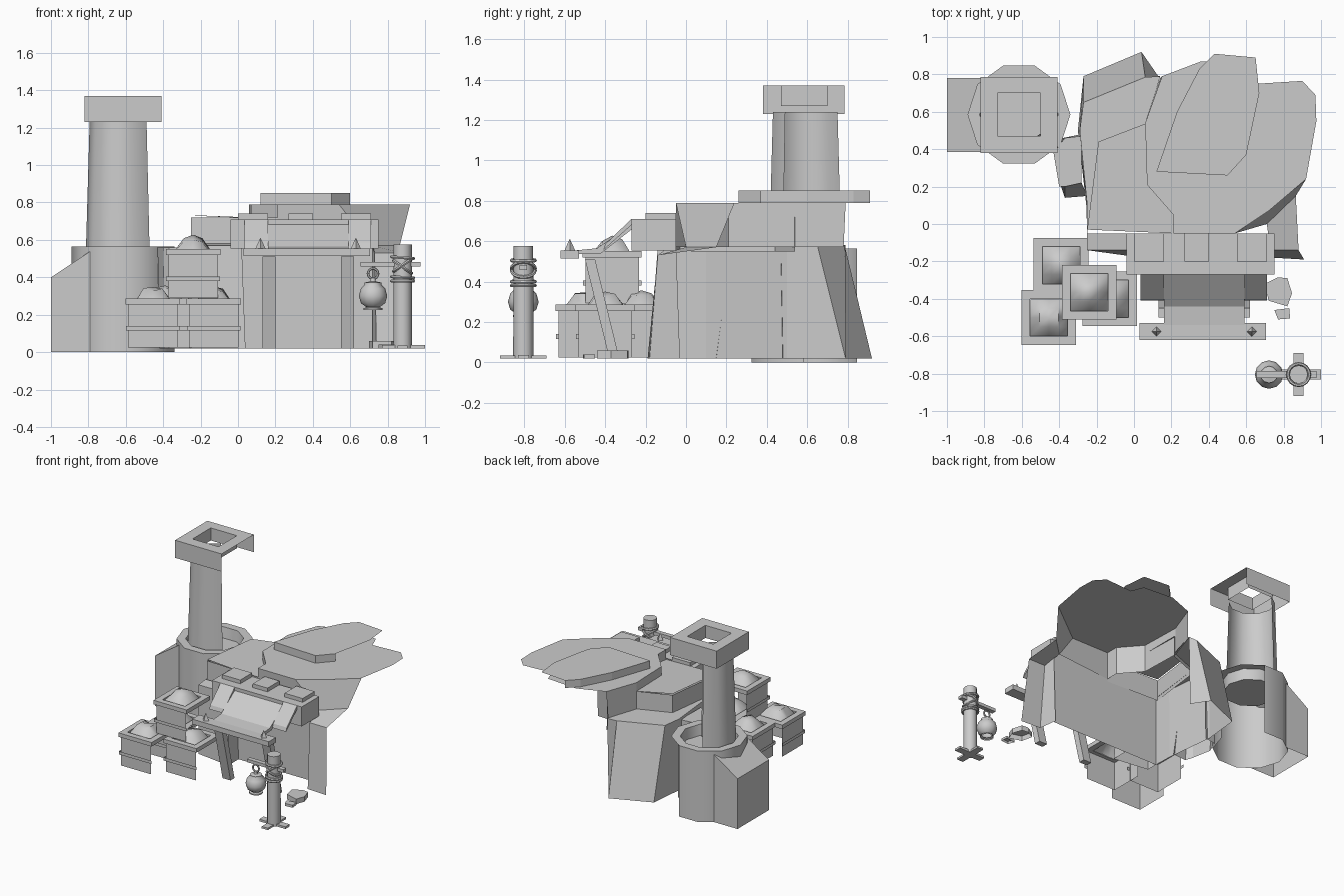
import bpy, bmesh, math, random
from mathutils import Vector, Matrix
random.seed(4)


def make(name, verts, faces, smooth=False):
    me = bpy.data.meshes.new(name)
    me.from_pydata(verts, [], faces)
    bm = bmesh.new()
    bm.from_mesh(me)
    bmesh.ops.recalc_face_normals(bm, faces=bm.faces)
    me_faces = list(bm.faces)
    for f in me_faces:
        f.smooth = smooth
    for e in bm.edges:  # keep hard edges crisp on smooth parts
        if len(e.link_faces) == 2 and e.calc_face_angle(0) > math.radians(50):
            e.smooth = False
    bm.to_mesh(me)
    bm.free()
    ob = bpy.data.objects.new(name, me)
    bpy.context.collection.objects.link(ob)
    return ob


def box(name, x0, x1, y0, y1, z0, z1):
    v = [(x, y, z) for z in (z0, z1) for x, y in ((x0, y0), (x1, y0), (x1, y1), (x0, y1))]
    return make(name, v, [(3, 2, 1, 0), (4, 5, 6, 7)] + [(i, (i + 1) % 4, (i + 1) % 4 + 4, i + 4) for i in range(4)])


def prism_x(name, prof, x0, x1):
    # (y, z) profile extruded along x
    n = len(prof)
    v = [(x, y, z) for x in (x0, x1) for y, z in prof]
    return make(name, v, [tuple(range(n)), tuple(range(n, 2 * n))] +
                [(i, (i + 1) % n, (i + 1) % n + n, i + n) for i in range(n)])


def lathe(name, cx, cy, prof, n, smooth=False, skip=(), cap=True):
    # (radius, z) profile turned round a vertical axis; skip leaves side panels of the first band open
    v, f = [], []
    for r, z in prof:
        v += [(cx + r * math.cos(2 * math.pi * i / n), cy + r * math.sin(2 * math.pi * i / n), z) for i in range(n)]
    for k in range(len(prof) - 1):
        f += [(k * n + i, k * n + (i + 1) % n, (k + 1) * n + (i + 1) % n, (k + 1) * n + i)
              for i in range(n) if k or i not in skip]
    if cap:
        f.append(tuple(range((len(prof) - 1) * n, len(prof) * n)))
    return make(name, v, f, smooth)


def strip(name, a, b):
    # wall between two point chains
    n = len(a)
    return make(name, a + b, [(i, i + 1, n + i + 1, n + i) for i in range(n - 1)])


def chain(pts, z):
    return [(x, y, z) for x, y in pts]


def plate(name, pts, z):
    return make(name, chain(pts, z), [tuple(range(len(pts)))])


def torus(name, c, R, r, rot, n=16, m=6):
    v, f = [], []
    for i in range(n):
        a = 2 * math.pi * i / n
        for j in range(m):
            b = 2 * math.pi * j / m
            p = Vector(((R + r * math.cos(b)) * math.cos(a), (R + r * math.cos(b)) * math.sin(a), r * math.sin(b)))
            v.append(rot @ p + Vector(c))
            f.append((i * m + j, (i + 1) % n * m + j, (i + 1) % n * m + (j + 1) % m, i * m + (j + 1) % m))
    return make(name, v, f, True)


# furnace drum and chimney, both open on the hidden back right, and side bunker
lathe("furnace_drum", -0.615, 0.585, [(0.275, 0), (0.275, 0.565), (0.21, 0.565), (0.2, 0.48)], 10, True, (0, 1))
lathe("chimney", -0.625, 0.59, [(0.19, 0.48), (0.168, 1.24)], 10, True, (0, 1, 2, 9), False)
v = [(x, y, z) for y in (0.385, 0.78) for x, z in ((-1, 0), (-1, 0.4), (-0.79, 0.54), (-0.79, 0))]
make("side_bunker", v, [(0, 1, 2, 3), (4, 5, 6, 7), (0, 1, 5, 4), (1, 2, 6, 5)])

# chimney cap: square frame open below and on the right, with a shallow well
o = [(-0.41, 0.38), (-0.41, 0.785), (-0.82, 0.785), (-0.82, 0.38)]
i_ = [(-0.5, 0.47), (-0.5, 0.7), (-0.73, 0.7), (-0.73, 0.47)]
v = chain(o, 1.23) + chain(o, 1.37) + chain(i_, 1.37) + chain(i_, 1.27)
f = [(a, (a + 1) % 4, (a + 1) % 4 + 4, a + 4) for a in (1, 2, 3)]
f += [(a + k, (a + 1) % 4 + k, (a + 1) % 4 + k + 4, a + k + 4) for a in range(4) for k in (4, 8)]
make("chimney_cap", v, f)

# tall rock: flat top with walls only towards the front
plate("tall_rock_top", [(0.06, 0.54), (0.07, 0.21), (0.21, 0.05), (0.21, -0.05), (0.54, -0.05), (0.72, 0.07),
                        (0.92, 0.24), (0.975, 0.55), (0.97, 0.69), (0.9, 0.765), (0.66, 0.75), (0.62, 0.85),
                        (0.36, 0.87), (0.15, 0.79)], 0.79)
front = [(0.15, 0.79), (0.06, 0.54), (0.07, 0.21), (0.21, 0.05), (0.21, -0.05), (0.54, -0.05), (0.92, 0.24)]
mid = [(0.14, 0.78), (0.06, 0.54), (0.07, 0.21), (0.21, 0.05), (0.21, -0.05), (0.71, 0.0), (0.865, 0.15)]
strip("tall_rock_wall", chain(front, 0.79), chain(mid, 0.57))
slab = [(0.5, 0.26), (0.12, 0.28), (0.23, 0.6), (0.35, 0.83), (0.43, 0.91), (0.65, 0.89), (0.67, 0.7), (0.6, 0.37)]
plate("rock_slab_top", slab, 0.85)
sides = [slab[-1]] + slab[:5]
strip("rock_slab_side", chain(sides, 0.85), chain(sides, 0.79))

# right rock pillar beside the entrance
strip("right_rock_pillar", [(0.72, -0.05, 0.6), (0.73, -0.14, 0.53), (0.88, -0.14, 0.53)],
      [(0.72, -0.03, 0.02), (0.74, -0.18, 0.02), (0.91, -0.19, 0.02)])
make("right_rock_shoulder", [(0.71, 0.0, 0.57), (0.865, 0.15, 0.57), (0.88, -0.14, 0.53), (0.73, -0.14, 0.53)],
     [(0, 1, 2, 3)])

# middle rock and the entrance back wall
low = [(0.07, 0.54), (-0.19, 0.44), (-0.25, -0.03), (0.21, -0.05)]
make("middle_rock_top", [(0.07, 0.54, 0.72), (-0.19, 0.44, 0.73), (-0.25, -0.03, 0.73), (0.21, -0.05, 0.71),
                         (0.21, 0.05, 0.72), (0.07, 0.21, 0.72)], [(0, 1, 2, 3, 4, 5)])
strip("middle_rock_wall", chain(low, 0.72), chain(low, 0.55))
strip("entrance_back_wall", [(-0.25, -0.05, 0.57), (0.72, -0.05, 0.57)], [(-0.25, -0.05, 0.02), (0.72, -0.05, 0.02)])
strip("left_rock_ledge", [(-0.25, -0.05, 0.58), (0.02, -0.05, 0.58)], [(-0.25, -0.14, 0.57), (0.02, -0.14, 0.57)])
strip("left_rock_front", [(-0.25, -0.05, 0.57), (-0.25, -0.14, 0.57), (0.02, -0.14, 0.57), (0.02, -0.05, 0.57)],
      [(-0.25, -0.05, 0.02), (-0.25, -0.14, 0.02), (0.04, -0.18, 0.02), (0.04, -0.05, 0.02)])

# rear rock with leaning back face
rear = [(-0.25, -0.05), (-0.25, 0.1), (-0.29, 0.5), (-0.27, 0.65), (0.06, 0.785), (0.14, 0.79)]
foot = [(-0.25, -0.05), (-0.255, 0.1), (-0.3, 0.5), (-0.27, 0.79), (0.04, 0.92), (0.13, 0.79)]
plate("rear_rock_top", rear + [(0.07, 0.54), (-0.19, 0.44)], 0.58)
strip("rear_rock_wall", chain(rear, 0.58), chain(foot, 0.02))

# small rock between furnace and cave
top = [(-0.28, 0.22), (-0.37, 0.2), (-0.4, 0.2), (-0.43, 0.38), (-0.37, 0.46), (-0.28, 0.47)]
bot = [(-0.25, 0.15), (-0.37, 0.14), (-0.39, 0.2), (-0.42, 0.36), (-0.38, 0.46), (-0.28, 0.48)]
plate("small_rock_top", top, 0.56)
strip("small_rock_wall", chain(top, 0.56), chain(bot, 0.02))

# entrance frame: leaning posts, front beam, spikes, sloped canopy, top boards
for x in (0.13, 0.55):
    prism_x("entrance_post", [(-0.38, 0.02), (-0.33, 0.02), (-0.45, 0.51), (-0.5, 0.51)], x, x + 0.07)
box("entrance_front_beam", 0.03, 0.705, -0.62, -0.53, 0.515, 0.555)
prism_x("canopy_panel", [(-0.54, 0.535), (-0.54, 0.555), (-0.44, 0.565), (-0.26, 0.69), (-0.26, 0.665), (-0.42, 0.54)],
        0.16, 0.59)
for x0, x1 in ((0.035, 0.16), (0.59, 0.71)):
    prism_x("canopy_side", [(-0.41, 0.555), (-0.4, 0.585), (-0.27, 0.71), (-0.27, 0.68)], x0, x1)
box("entrance_top_board", -0.04, 0.75, -0.27, -0.05, 0.555, 0.71)
for x0, x1 in ((0.0, 0.16), (0.27, 0.4), (0.55, 0.71)):
    box("top_patch_board", x0, x1, -0.2, -0.05, 0.70, 0.74)
for x in (0.12, 0.63):
    lathe("beam_spike", x, -0.575, [(0.026, 0.555), (0.015, 0.58), (0.001, 0.61)], 4)


# crates: front and left planks only, band, rim and ore heap
def crate(x, y, z):
    h = 0.132
    for name, r, z0, z1 in (("crate_body", h, 0, 0.23), ("crate_band", h + 0.012, 0.09, 0.115)):
        p = [(x + r, y - r), (x - r, y - r), (x - r, y + r)]
        strip(name, chain(p, z + z0), chain(p, z + z1))
    a, b = h + 0.014, 0.1
    sq = ((-1, -1), (1, -1), (1, 1), (-1, 1))
    v = [(x + s * r, y + t * r, zz) for r, zz in ((a, z + .23), (a, z + .262), (b, z + .262), (b, z + .23))
         for s, t in sq]
    make("crate_rim", v, [(k * 4 + i, k * 4 + (i + 1) % 4, (k + 1) % 4 * 4 + (i + 1) % 4, (k + 1) % 4 * 4 + i)
                          for k in range(4) for i in range(4)])
    n = 5
    v = []
    for i in range(n):
        for j in range(n):
            s, t = i * 2 / (n - 1) - 1, j * 2 / (n - 1) - 1
            hz = 0.09 * (1 - max(abs(s), abs(t)) ** 2) + random.uniform(-0.012, 0.012)
            v.append((x + 0.1 * s, y + 0.1 * t, z + 0.24 + hz))
    make("ore_heap", v, [(i * n + j, (i + 1) * n + j, (i + 1) * n + j + 1, i * n + j + 1)
                         for i in range(n - 1) for j in range(n - 1)], True)


for c in ((-0.455, -0.5, 0.025), (-0.39, -0.22, 0.025), (-0.13, -0.4, 0.025), (-0.24, -0.365, 0.29)):
    crate(*c)

# loose stones by the entrance
for pts, h in (([(0.7, -0.32), (0.77, -0.285), (0.82, -0.29), (0.845, -0.37), (0.82, -0.44), (0.72, -0.41)], 0.06),
               ([(0.75, -0.46), (0.83, -0.45), (0.835, -0.505), (0.77, -0.51)], 0.04)):
    n = len(pts)
    make("loose_stone", chain(pts, 0.02) + chain(pts, h),
         [tuple(range(n, 2 * n))] + [(i, (i + 1) % n, (i + 1) % n + n, i + n) for i in range(n)])

# lantern post, foot cross, arm and rope
px, py = 0.88, -0.805
box("post_foot_x", 0.77, 1.0, py - 0.027, py + 0.027, 0.02, 0.037)
box("post_foot_y", px - 0.027, px + 0.027, -0.92, -0.69, 0.02, 0.035)
lathe("lantern_post", px, py, [(0.05, 0.02), (0.049, 0.575)], 12, True)
box("lantern_arm", 0.655, 0.975, py - 0.018, py + 0.018, 0.457, 0.482)
for z, t in ((0.38, 0.0), (0.40, 0.05), (0.455, 0.6), (0.465, -0.6), (0.505, 0.08)):
    torus("post_rope", (px, py, z), 0.058, 0.009, Matrix.Rotation(t, 3, 'Y'))

# hanging lantern
torus("lantern_ring", (0.722, py, 0.42), 0.027, 0.007, Matrix.Rotation(math.pi / 2, 3, 'X'))
lathe("lantern", 0.722, py, [(0.05, 0.225), (0.05, 0.235), (0.035, 0.24), (0.065, 0.262), (0.076, 0.3), (0.065, 0.34),
                             (0.045, 0.36), (0.045, 0.372), (0.015, 0.378), (0.012, 0.395)], 12, True)
